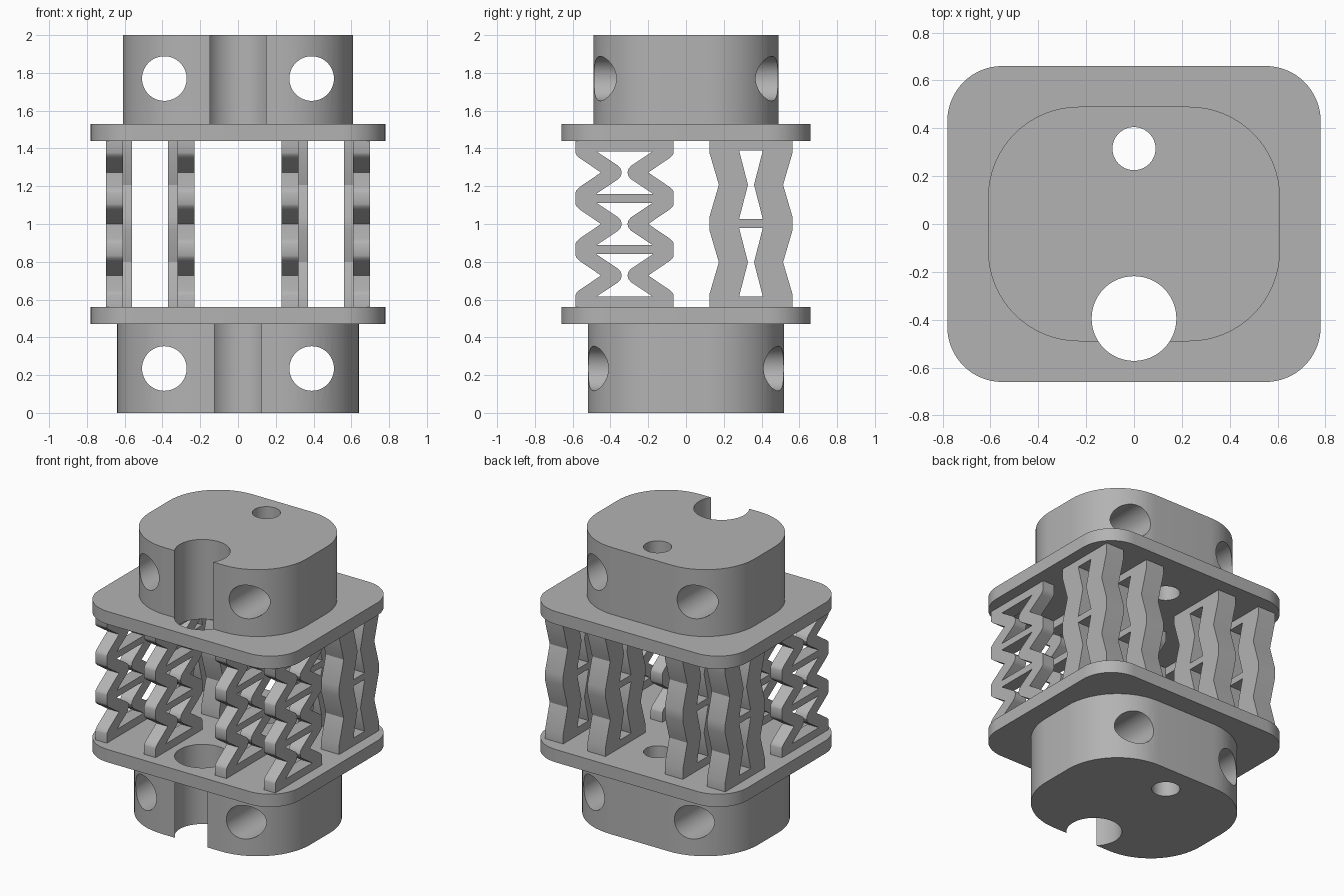
import bpy, bmesh, math
from mathutils import Matrix

if "Cube" in bpy.data.objects:
    bpy.data.objects.remove(bpy.data.objects["Cube"], do_unlink=True)

grey = bpy.data.materials.new("plain_grey")
grey.use_nodes = True
grey.diffuse_color = (0.45, 0.45, 0.45, 1)
grey.node_tree.nodes["Principled BSDF"].inputs["Base Color"].default_value = (0.45, 0.45, 0.45, 1)


def add_object(name, bm):
    mesh = bpy.data.meshes.new(name)
    bm.to_mesh(mesh)
    bm.free()
    mesh.materials.append(grey)
    obj = bpy.data.objects.new(name, mesh)
    bpy.context.collection.objects.link(obj)
    return obj


def shade(obj):
    bpy.ops.object.select_all(action='DESELECT')
    obj.select_set(True)
    bpy.context.view_layer.objects.active = obj
    bpy.ops.object.shade_smooth_by_angle(angle=math.radians(30))


def rounded_slab(name, hx, hy, radius, z0, z1, steps=16):
    bm = bmesh.new()
    verts = []
    for q, (sx, sy) in enumerate([(1, 1), (-1, 1), (-1, -1), (1, -1)]):
        for i in range(steps + 1):
            a = (q + i / steps) * math.pi / 2
            verts.append(bm.verts.new((sx * (hx - radius) + radius * math.cos(a),
                                       sy * (hy - radius) + radius * math.sin(a), z0)))
    base = bm.faces.new(verts)
    top = bmesh.ops.extrude_face_region(bm, geom=[base])["geom"]
    bmesh.ops.translate(bm, vec=(0, 0, z1 - z0),
                        verts=[v for v in top if isinstance(v, bmesh.types.BMVert)])
    bmesh.ops.recalc_face_normals(bm, faces=bm.faces)
    return add_object(name, bm)


def drill(name, radius, matrix):
    bm = bmesh.new()
    bmesh.ops.create_cone(bm, cap_ends=True, segments=64, radius1=radius, radius2=radius,
                          depth=3, matrix=matrix)
    obj = add_object(name, bm)
    obj.hide_render = True
    return obj


def cut(obj, cutters):
    for c in cutters:
        mod = obj.modifiers.new(c.name, 'BOOLEAN')
        mod.operation = 'DIFFERENCE'
        mod.solver = 'EXACT'
        mod.object = c
    depsgraph = bpy.context.evaluated_depsgraph_get()
    obj.data = bpy.data.meshes.new_from_object(obj.evaluated_get(depsgraph))
    obj.modifiers.clear()
    shade(obj)


# Vertical and crosswise drills
vertical = [drill("front_drill", 0.177, Matrix.Translation((0, -0.395, 1))),
            drill("back_drill", 0.09, Matrix.Translation((0, 0.315, 1)))]
turn = Matrix.Rotation(math.pi / 2, 4, 'X')
cross = [drill("cross_drill", 0.118, Matrix.Translation((x, 0, z)) @ turn)
         for x in (-0.39, 0.39) for z in (0.235, 1.77)]

# End blocks and plates
cut(rounded_slab("lower_block", 0.64, 0.52, 0.41, 0, 0.47), vertical + cross)
cut(rounded_slab("upper_block", 0.61, 0.49, 0.38, 1.53, 2), vertical + cross)
cut(rounded_slab("lower_plate", 0.78, 0.66, 0.23, 0.47, 0.56), vertical)
cut(rounded_slab("upper_plate", 0.78, 0.66, 0.23, 1.44, 1.53), vertical)
for c in vertical + cross:
    bpy.data.objects.remove(c, do_unlink=True)


def mirrored(half):
    # half runs upward as (half width, height); close it on the other side
    return half + [(-w, z) for w, z in reversed(half)]


def lattice_column(name, x0, x1, yc, outer, cells):
    # Filled profile with open cells, extruded across x
    curve = bpy.data.curves.new(name, 'CURVE')
    curve.dimensions = '2D'
    curve.fill_mode = 'BOTH'
    curve.extrude = (x1 - x0) / 2
    for half in [outer] + cells:
        pts = mirrored(half)
        spline = curve.splines.new('POLY')
        spline.points.add(len(pts) - 1)
        for p, (w, z) in zip(spline.points, pts):
            p.co = (w, z, 0, 1)
        spline.use_cyclic_u = True
    temp = bpy.data.objects.new("temp_profile", curve)
    bpy.context.collection.objects.link(temp)
    bpy.context.view_layer.update()
    mesh = bpy.data.meshes.new_from_object(
        temp.evaluated_get(bpy.context.evaluated_depsgraph_get()))
    bpy.data.objects.remove(temp, do_unlink=True)
    bm = bmesh.new()
    bm.from_mesh(mesh)
    bmesh.ops.remove_doubles(bm, verts=bm.verts, dist=0.0005)
    for v in bm.verts:
        w, z, d = v.co
        v.co = ((x0 + x1) / 2 + d, yc + w, z)
    bmesh.ops.recalc_face_normals(bm, faces=bm.faces)
    for f in bm.faces:
        f.material_index = 0
    shade(add_object(name, bm))


# Front columns: three zigzag cells with softened bends
zig_outer, zig_cells = [(0.26, 0.56)], []
for zc in (0.7275, 1.0, 1.2725):
    zig_outer += [(w, zc + dz) for w, dz in
                  [(0.26, -0.105), (0.255, -0.093), (0.24, -0.078), (0.125, 0),
                   (0.24, 0.078), (0.255, 0.093), (0.26, 0.105)]]
    zig_cells.append([(w, zc + dz) for w, dz in
                      [(0.15, -0.1125), (0.035, -0.036), (0.021, -0.021), (0.015, 0),
                       (0.021, 0.021), (0.035, 0.036), (0.15, 0.1125)]])
zig_outer.append((0.26, 1.44))

# Back columns: two tall waisted cells
waist_outer, waist_cells = [(0.22, 0.56)], []
for zc in (0.7975, 1.2075):
    waist_outer += [(0.22, zc - 0.17), (0.17, zc), (0.22, zc + 0.17)]
    waist_cells.append([(0.063, zc - 0.182), (0.016, zc), (0.063, zc + 0.182)])
waist_outer.append((0.22, 1.44))

for side, s in (("left", 1), ("right", -1)):
    for place, a, b in (("outer", 0.61, 0.70), ("inner", 0.23, 0.32)):
        lattice_column(f"front_{place}_column_{side}", *sorted((s * a, s * b)), -0.325,
                       zig_outer, zig_cells)
    for place, a, b in (("outer", 0.56, 0.70), ("inner", 0.23, 0.37)):
        lattice_column(f"back_{place}_column_{side}", *sorted((s * a, s * b)), 0.344,
                       waist_outer, waist_cells)
